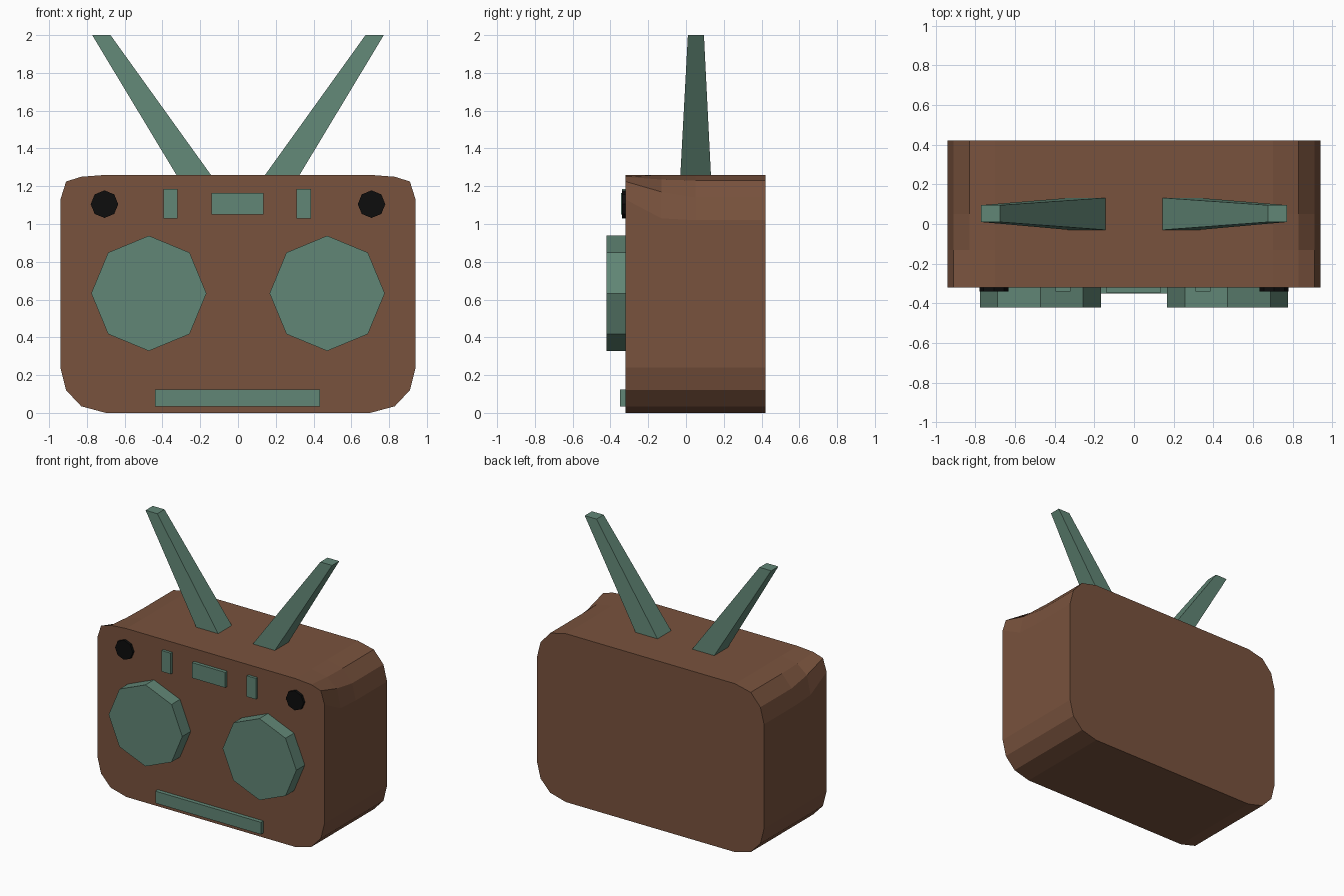
import bpy, bmesh
from math import pi
from mathutils import Matrix

if "Cube" in bpy.data.objects:
    bpy.data.objects.remove(bpy.data.objects["Cube"])


def material(name, rgb):
    m = bpy.data.materials.new(name)
    m.diffuse_color = (*rgb, 1)
    m.use_nodes = True
    m.node_tree.nodes["Principled BSDF"].inputs["Base Color"].default_value = m.diffuse_color
    return m


BROWN = material("brown", (0.19, 0.085, 0.047))
TEAL = material("teal", (0.12, 0.24, 0.18))
BLACK = material("black", (0.004, 0.004, 0.004))
FRONT = -0.32


def finish(name, bm, mat):
    bmesh.ops.recalc_face_normals(bm, faces=bm.faces)
    me = bpy.data.meshes.new(name)
    bm.to_mesh(me)
    bm.free()
    me.materials.append(mat)
    ob = bpy.data.objects.new(name, me)
    bpy.context.collection.objects.link(ob)
    return ob


def loft(name, rings, mat):
    """Join rings of equal length and cap both ends."""
    bm = bmesh.new()
    rings = [[bm.verts.new(p) for p in r] for r in rings]
    n = len(rings[0])
    for a, b in zip(rings, rings[1:]):
        for i in range(n):
            j = (i + 1) % n
            bm.faces.new((a[i], a[j], b[j], b[i]))
    bm.faces.new(rings[0])
    bm.faces.new(rings[-1])
    return finish(name, bm, mat)


def panel(name, x0, x1, z0, z1, depth, mat=TEAL):
    rect = [(x0, z0), (x1, z0), (x1, z1), (x0, z1)]
    return loft(name, [[(x, y, z) for x, z in rect] for y in (FRONT - depth, FRONT)], mat)


def octagon(name, x, z, radius, depth, mat):
    bm = bmesh.new()
    bmesh.ops.create_cone(bm, cap_ends=True, segments=8, radius1=radius, radius2=radius, depth=depth,
                          matrix=Matrix.Translation((x, FRONT - depth / 2, z)) @ Matrix.Rotation(pi / 2, 4, 'X'))
    return finish(name, bm, mat)


# Cabinet: round lower corners, upper corners pulled up towards the front
XS = (0.94, 0.91, 0.83, 0.70)
BOTTOM = list(zip(XS, (0.24, 0.12, 0.035, 0.0)))


def cabinet_ring(y, tops):
    right = BOTTOM[::-1] + list(zip(XS, tops))
    return [(x, y, z) for x, z in right] + [(-x, y, z) for x, z in reversed(right)]


loft("cabinet", [cabinet_ring(FRONT, (1.13, 1.225, 1.25, 1.26)),
                 cabinet_ring(-0.13, (1.03, 1.17, 1.235, 1.26)),
                 cabinet_ring(0.05, (1.02, 1.14, 1.23, 1.26)),
                 cabinet_ring(0.42, (1.02, 1.14, 1.23, 1.26))], BROWN)

# Mirrored parts: speakers, knobs, small buttons and antennas
for side, s in (("left", -1), ("right", 1)):
    octagon(side + "_speaker", s * 0.472, 0.633, 0.305, 0.10, TEAL)
    octagon(side + "_knob", s * 0.707, 1.105, 0.073, 0.02, BLACK)
    cx = -0.357 if s < 0 else 0.348
    panel(side + "_button", cx - 0.038, cx + 0.038, 1.028, 1.185, 0.02)
    loft(side + "_antenna",
         [[(s * x, y, z) for x, y in ((x0, y0), (x1, y0), (x1, y1), (x0, y1))]
          for x0, x1, y0, y1, z in ((0.142, 0.325, -0.03, 0.132, 1.258),
                                    (0.675, 0.772, 0.01, 0.095, 2.0))], TEAL)

# Centre display and lower bar
panel("display", -0.14, 0.135, 1.05, 1.165, 0.025)
panel("tuning_bar", -0.44, 0.435, 0.035, 0.125, 0.03)
